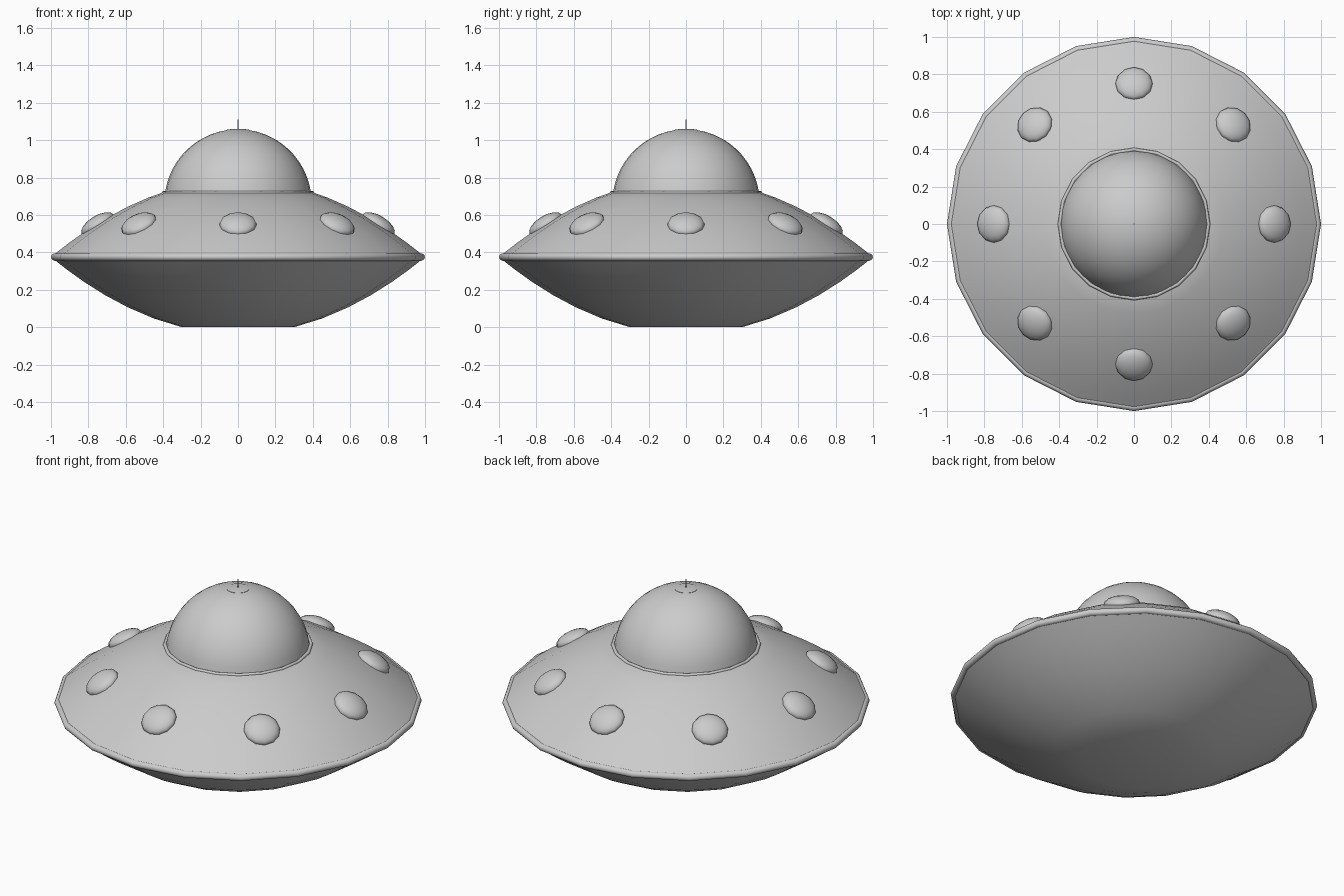
import bpy
import math
from mathutils import Vector

if "Cube" in bpy.data.objects:
    bpy.data.objects.remove(bpy.data.objects["Cube"])

SIDES = 20
RIM_Z = 0.375


def finish(obj, name, angle=40):
    obj.name = name
    bpy.ops.object.select_all(action='DESELECT')
    obj.select_set(True)
    bpy.context.view_layer.objects.active = obj
    bpy.ops.object.shade_smooth_by_angle(angle=math.radians(angle))
    return obj


def lathe(name, profile, sides=SIDES, angle=40):
    """Spin (radius, z) points, bottom to top, and cap open ends."""
    verts, faces = [], []
    for r, z in profile:
        for i in range(sides):
            a = 2 * math.pi * i / sides
            verts.append((r * math.cos(a), r * math.sin(a), z))
    for k in range(len(profile) - 1):
        for i in range(sides):
            j = (i + 1) % sides
            faces.append((k * sides + i, k * sides + j,
                          (k + 1) * sides + j, (k + 1) * sides + i))
    faces.append(tuple(reversed(range(sides))))
    top = (len(profile) - 1) * sides
    faces.append(tuple(range(top, top + sides)))
    mesh = bpy.data.meshes.new(name)
    mesh.from_pydata(verts, [], faces)
    obj = bpy.data.objects.new(name, mesh)
    bpy.context.collection.objects.link(obj)
    return finish(obj, name, angle)


def ring(name, major, minor, z):
    bpy.ops.mesh.primitive_torus_add(major_radius=major, minor_radius=minor, location=(0, 0, z),
                                     major_segments=SIDES, minor_segments=8)
    return finish(bpy.context.object, name, 60)


def sag(r):
    """Height of the lens-shaped hull above its rim plane."""
    return 0.412 * (1 - r * r)


# Saucer hull: lower and upper halves of a lens
lower = [(r, RIM_Z - sag(r)) for r in (0.30, 0.45, 0.59, 0.71, 0.82, 0.91, 0.985)]
lower[0] = (0.30, 0.0)
upper = [(r, RIM_Z + sag(r)) for r in (0.985, 0.91, 0.82, 0.71, 0.59, 0.48, 0.39)]
lathe("saucer_hull", lower + upper, angle=30)

# Rim band and dome collar
ring("rim_band", 0.98, 0.02, RIM_Z)
ring("dome_collar", 0.398, 0.01, 0.718)

# Cockpit dome: top part of a sphere
R, cz = 0.394, 0.664
start = math.asin((0.715 - cz) / R)
dome = []
for k in range(13):
    a = start + (math.pi / 2 - 0.03 - start) * k / 12
    dome.append((R * math.cos(a), cz + R * math.sin(a)))
lathe("cockpit_dome", dome, sides=32)

# Cap and antenna on the dome
lathe("dome_cap", [(0.062, 1.045), (0.062, 1.055), (0.03, 1.06)], sides=16)
lathe("antenna", [(0.004, 1.05), (0.003, 1.11)], sides=8)

# Eight flattened lights lying on the upper hull
for i in range(8):
    a = math.radians(45 * i)
    out = Vector((math.cos(a), math.sin(a), 0))
    bpy.ops.mesh.primitive_uv_sphere_add(segments=12, ring_count=8, radius=1,
                                         location=out * 0.75 + Vector((0, 0, 0.549)))
    light = bpy.context.object
    light.scale = (0.1, 0.1, 0.047)
    light.rotation_euler = (0, math.radians(31.5), a)
    finish(light, f"hull_light_{i + 1}", 60)
